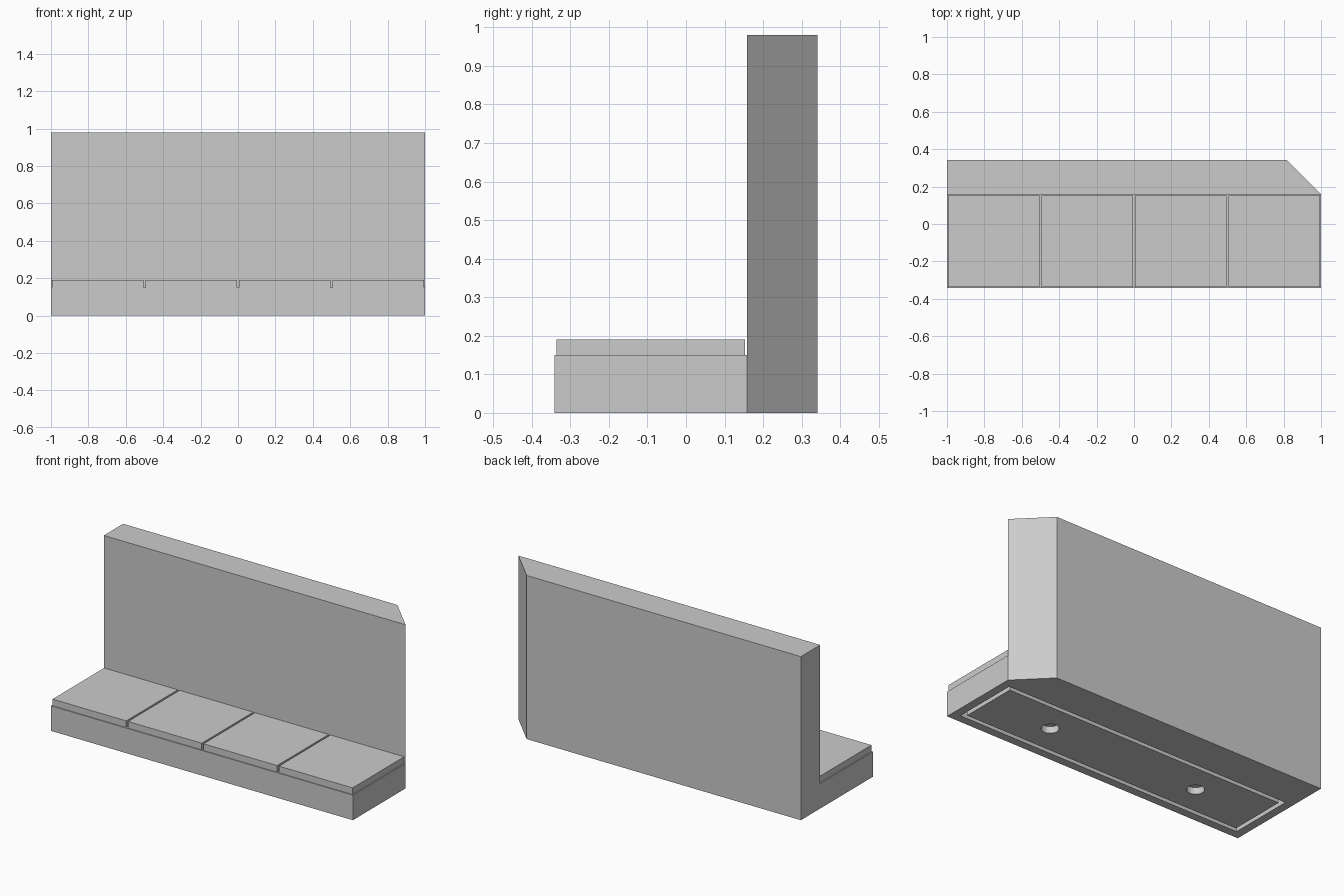
import bpy
import bmesh
import math

cube = bpy.data.objects.get("Cube")
if cube:
    bpy.data.objects.remove(cube, do_unlink=True)

GREY = (0.6, 0.6, 0.6, 1.0)
stone = bpy.data.materials.new("light grey")
stone.use_nodes = True
stone.diffuse_color = GREY
stone.node_tree.nodes["Principled BSDF"].inputs["Base Color"].default_value = GREY

FRONT, BACK = -0.341, 0.341
WALL_FRONT = 0.158
BASE_TOP, TILE_TOP, WALL_TOP = 0.15, 0.19, 0.98
MID_Y = (FRONT + WALL_FRONT) / 2


def prism(name, outline, z0, z1):
    """Extrude a counter-clockwise plan outline from z0 up to z1."""
    bm = bmesh.new()
    face = bm.faces.new([bm.verts.new((x, y, z0)) for x, y in outline])
    top = bmesh.ops.extrude_face_region(bm, geom=[face])["geom"]
    verts = [v for v in top if isinstance(v, bmesh.types.BMVert)]
    bmesh.ops.translate(bm, verts=verts, vec=(0, 0, z1 - z0))
    bmesh.ops.recalc_face_normals(bm, faces=bm.faces[:])
    mesh = bpy.data.meshes.new(name)
    bm.to_mesh(mesh)
    bm.free()
    mesh.materials.append(stone)
    obj = bpy.data.objects.new(name, mesh)
    bpy.context.collection.objects.link(obj)
    return obj


def box(name, x0, x1, y0, y1, z0, z1):
    return prism(name, [(x0, y0), (x1, y0), (x1, y1), (x0, y1)], z0, z1)


def cut(target, cutter):
    """Subtract the cutter, then remove it."""
    mod = target.modifiers.new("cut", "BOOLEAN")
    mod.operation, mod.solver, mod.object = "DIFFERENCE", "EXACT", cutter
    bpy.context.view_layer.objects.active = target
    bpy.ops.object.modifier_apply(modifier=mod.name)
    bpy.data.objects.remove(cutter, do_unlink=True)


# Floor and wall in one piece, with one back corner cut off at an angle
chamfer = BACK - WALL_FRONT
body = prism("floor_and_wall", [(-1, FRONT), (1, FRONT), (1, WALL_FRONT),
                                (1 - chamfer, BACK), (-1, BACK)], 0, WALL_TOP)
cut(body, box("floor_space", -1.2, 1.2, -0.6, WALL_FRONT, BASE_TOP, 1.2))

# Rectangular groove under the floor
gx, gy, width, depth = 0.95, 0.2, 0.025, 0.04
for s in (-1, 1):
    y0, y1 = sorted((MID_Y + s * gy, MID_Y + s * (gy - width)))
    cut(body, box("long_groove", -gx, gx, y0, y1, -0.1, depth))
for s in (-1, 1):
    x0, x1 = sorted((s * gx, s * (gx - width)))
    cut(body, box("short_groove", x0, x1, MID_Y - gy, MID_Y + gy, -0.1, depth))

# Two round sockets under the floor
for x in (-0.5, 0.5):
    ring = [(x + 0.048 * math.cos(a), MID_Y + 0.048 * math.sin(a))
            for a in (math.tau * i / 32 for i in range(32))]
    cut(body, prism("socket", ring, -0.1, depth))

# Four square floor tiles with narrow gaps
half = 0.244
for i in range(4):
    x = -0.75 + i * 0.5
    box(f"floor_tile_{i + 1}", x - half, x + half, MID_Y - half, MID_Y + half,
        BASE_TOP, TILE_TOP)
